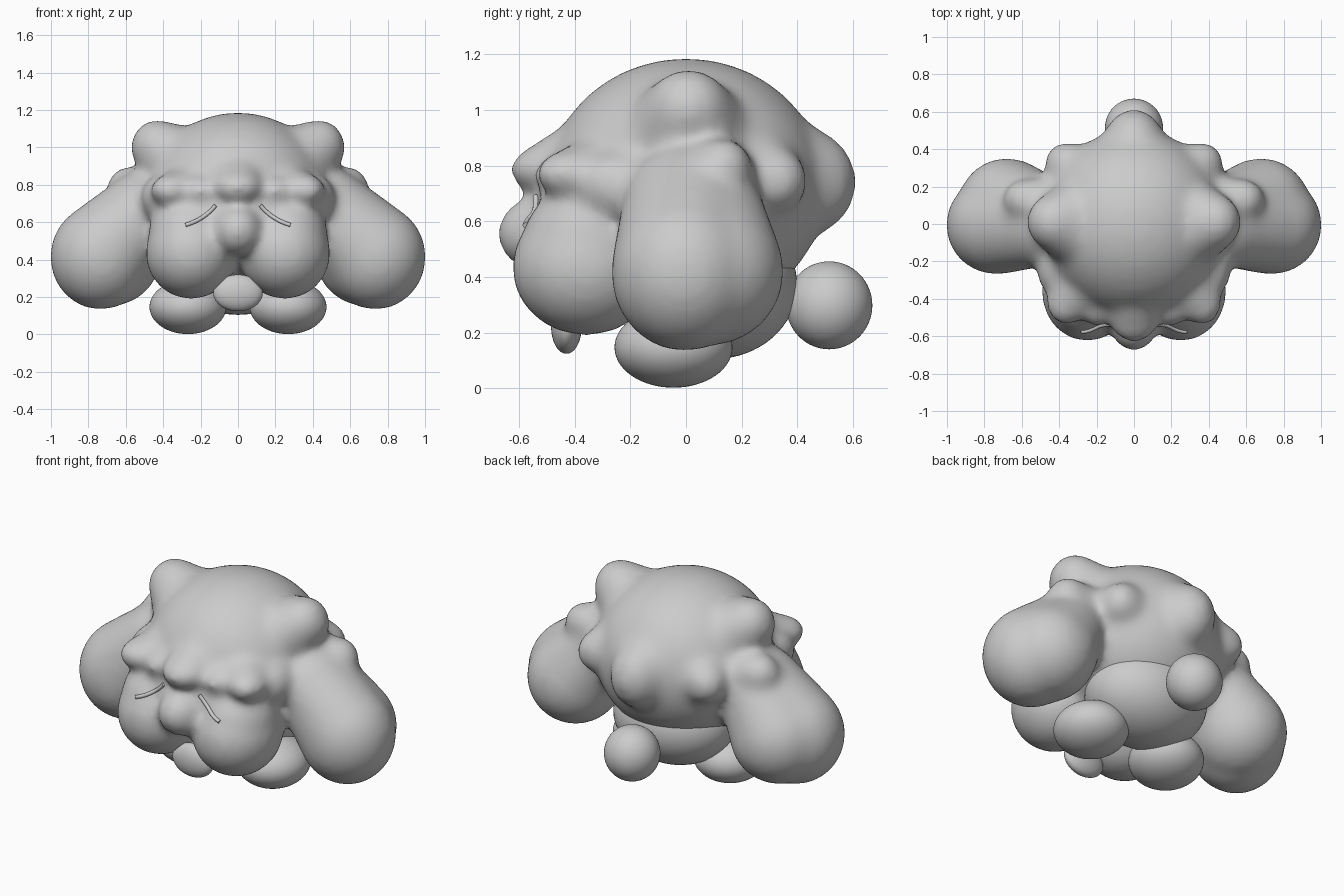
import bpy, bmesh, math
from mathutils import Vector, Matrix

if "Cube" in bpy.data.objects:
    bpy.data.objects.remove(bpy.data.objects["Cube"])


def add_ball(bm, c, r, seg=40):
    m = Matrix.Translation(c) @ Matrix.Diagonal((*r, 1))
    bmesh.ops.create_uvsphere(bm, u_segments=seg, v_segments=seg // 2, radius=1, matrix=m)


def add_taper(bm, c0, r0, c1, r1, n=260):
    """A tapering tuft: the convex hull of a tip ball and a root ball."""
    vs = []
    for c, r in ((c0, r0), (c1, r1)):
        for i in range(n):
            z = 1 - (2 * i + 1) / n
            q, a = math.sqrt(1 - z * z), i * 2.399963
            vs.append(bm.verts.new((c[0] + r[0] * q * math.cos(a),
                                    c[1] + r[1] * q * math.sin(a), c[2] + r[2] * z)))
    bmesh.ops.convex_hull(bm, input=vs)
    for v in vs:
        if v.is_valid and not v.link_faces:
            bm.verts.remove(v)


def make(name, bm):
    me = bpy.data.meshes.new(name)
    bm.to_mesh(me)
    bm.free()
    for p in me.polygons:
        p.use_smooth = True
    ob = bpy.data.objects.new(name, me)
    bpy.context.collection.objects.link(ob)
    return ob


def ball(name, c, r):
    bm = bmesh.new()
    add_ball(bm, c, r, 64)
    return make(name, bm)


# Fluffy head: overlapping balls and tapering tufts melted into one skin
centre_balls = [
    ((0, 0, 0.72), (0.505, 0.505, 0.467)),       # skull
    ((0, -0.30, 0.62), (0.45, 0.25, 0.27)),      # face
    ((0, -0.535, 0.555), (0.13, 0.145, 0.135)),  # nose
]
centre_tufts = [
    ((0, 0.44, 0.74), (0.16, 0.175, 0.19), (0, 0.22, 0.76), (0.30, 0.24, 0.30)),      # back tuft
    ((0, -0.52, 0.785), (0.13, 0.115, 0.085), (0, -0.38, 0.80), (0.16, 0.15, 0.16)),  # forehead tuft
]
paired_balls = [
    ((0.25, -0.36, 0.435), (0.245, 0.268, 0.247)),  # cheek
    ((0.26, -0.34, 0.54), (0.22, 0.245, 0.20)),     # cheek top
    ((0.20, -0.45, 0.765), (0.09, 0.10, 0.08)),     # inner brow tuft
    ((0.42, -0.24, 0.73), (0.10, 0.15, 0.12)),      # temple
]
paired_tufts = [
    ((0.735, -0.005, 0.415), (0.272, 0.267, 0.285), (0.50, 0.02, 0.66), (0.22, 0.25, 0.22)),  # ear
    ((0.68, 0.08, 0.42), (0.27, 0.275, 0.27), (0.50, 0.03, 0.66), (0.20, 0.24, 0.22)),        # ear back
    ((0.435, 0.01, 1.0), (0.14, 0.15, 0.15), (0.24, 0.0, 0.86), (0.24, 0.28, 0.24)),          # top tuft
    ((0.585, 0.13, 0.79), (0.115, 0.11, 0.11), (0.42, 0.09, 0.74), (0.17, 0.17, 0.16)),       # side tuft
    ((0.36, 0.32, 0.745), (0.12, 0.12, 0.12), (0.23, 0.20, 0.75), (0.21, 0.21, 0.21)),        # rear tuft
    ((0.365, -0.42, 0.77), (0.105, 0.125, 0.085), (0.26, -0.30, 0.77), (0.16, 0.17, 0.14)),   # brow tuft
]
bm = bmesh.new()
for s in (-1, 0, 1):
    for c, r in (paired_balls if s else centre_balls):
        add_ball(bm, (s * c[0], c[1], c[2]), r)
    for c0, r0, c1, r1 in (paired_tufts if s else centre_tufts):
        add_taper(bm, (s * c0[0], c0[1], c0[2]), r0, (s * c1[0], c1[1], c1[2]), r1)
head = make("fluffy_head", bm)
rm = head.modifiers.new("melt", 'REMESH')
rm.mode = 'VOXEL'
rm.voxel_size = 0.021
rm.use_smooth_shade = True
sm = head.modifiers.new("soften", 'SMOOTH')
sm.factor = 0.5
sm.iterations = 26

# Body, feet, tail and chin
ball("body", (0, 0.10, 0.37), (0.36, 0.30, 0.265))
for s, side in ((-1, "left"), (1, "right")):
    ball("foot_" + side, (s * 0.268, -0.045, 0.147), (0.205, 0.212, 0.145))
ball("tail", (0, 0.515, 0.298), (0.155, 0.155, 0.158))
ball("chin", (0, -0.43, 0.222), (0.132, 0.055, 0.098))

# Closed eyes: thin curved lines laid on the face
dg = bpy.context.evaluated_depsgraph_get()
dg.update()
face = head.evaluated_get(dg)
for s, side in ((-1, "left"), (1, "right")):
    cu = bpy.data.curves.new("eye_" + side, 'CURVE')
    cu.dimensions = '3D'
    cu.bevel_depth = 0.011
    cu.bevel_resolution = 3
    cu.use_fill_caps = True
    sp = cu.splines.new('POLY')
    n = 13
    sp.points.add(n - 1)
    a, b, c = Vector((0.12, 0.69)), Vector((0.18, 0.615)), Vector((0.28, 0.585))
    for i in range(n):
        t = i / (n - 1)
        p = a * (1 - t) ** 2 + b * 2 * t * (1 - t) + c * t * t
        hit, loc, nor, _ = face.ray_cast(Vector((s * p.x, -2, p.y)), Vector((0, 1, 0)))
        y = loc.y - 0.003 if hit else -0.54
        sp.points[i].co = (s * p.x, y, p.y, 1)
    ob = bpy.data.objects.new("eye_" + side, cu)
    bpy.context.collection.objects.link(ob)
